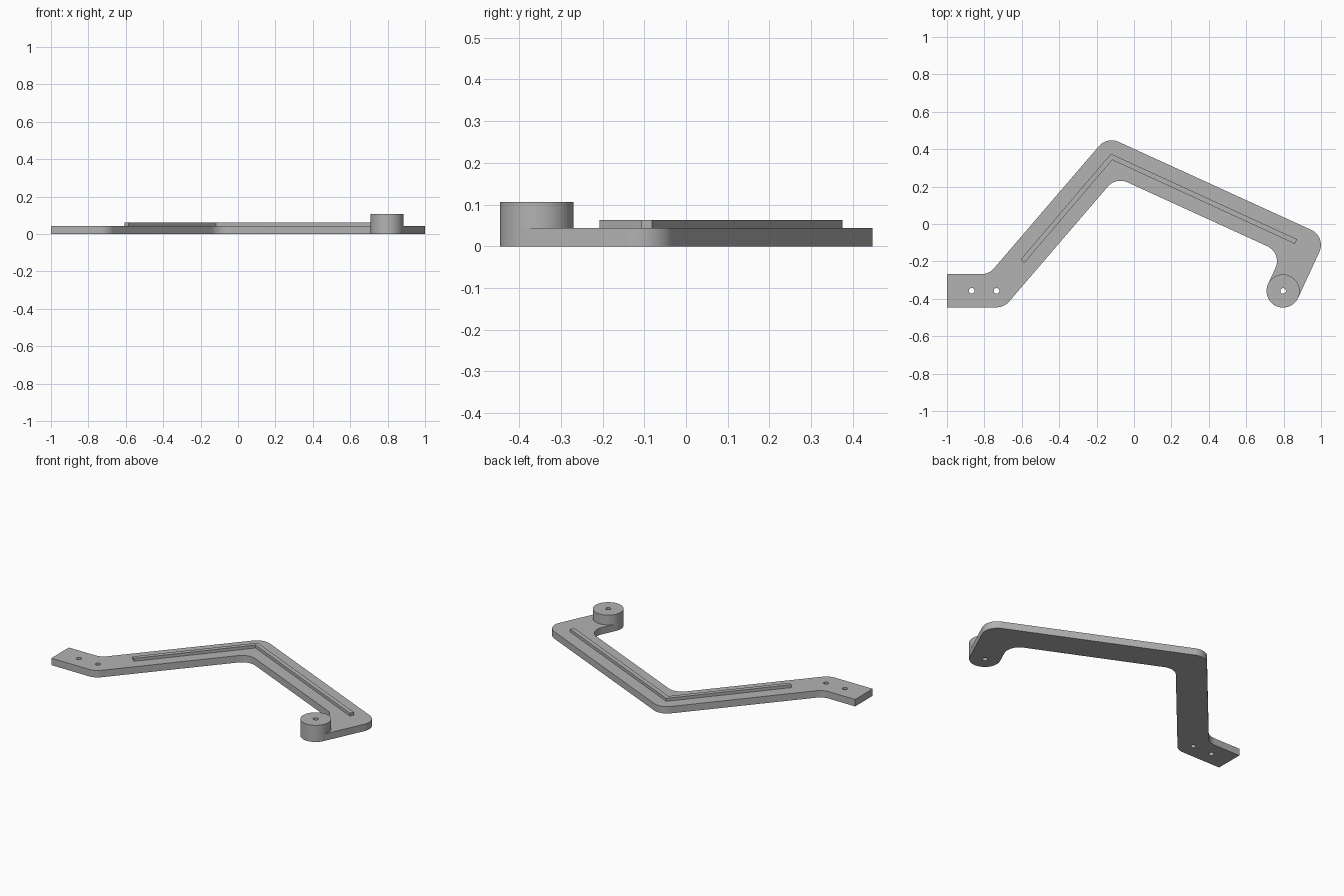
import bpy, math
from mathutils import Vector

cube = bpy.data.objects.get("Cube")
if cube:
    bpy.data.objects.remove(cube, do_unlink=True)

R = 0.0885           # half width of the arm, also its corner radius
PLATE_H, RIB_H, BOSS_H = 0.044, 0.0625, 0.106
HOLE_R = 0.015

grey = bpy.data.materials.new("plain grey")
grey.use_nodes = True
grey.diffuse_color = (0.448, 0.448, 0.448, 1)
grey.node_tree.nodes["Principled BSDF"].inputs["Base Color"].default_value = grey.diffuse_color


def arc(center, radius, start, sweep, steps):
    return [center + radius * Vector((math.cos(start + sweep * i / steps),
                                      math.sin(start + sweep * i / steps)))
            for i in range(steps + 1)]


def circle(center, radius, steps):
    return arc(center, radius, 0, math.tau, steps)[:-1]


def side_line(path, half, radius):
    """Left-hand offset of a path, its corners rounded (radius 0 keeps them sharp)."""
    dirs = [(b - a).normalized() for a, b in zip(path, path[1:])]
    normals = [Vector((-d.y, d.x)) for d in dirs]
    pts = [path[0] + normals[0] * half]
    for p, d0, n0, n1 in zip(path[1:], dirs, normals, normals[1:]):
        miter = (n0 + n1) / (1 + n0.dot(n1))
        turn = math.atan2(n0.x * n1.y - n0.y * n1.x, n0.dot(n1))
        if not radius:
            pts.append(p + miter * half)
            continue
        s = 1 if turn < 0 else -1
        center = p + miter * (half - s * radius)
        start = math.atan2(s * n0.y, s * n0.x)
        pts += arc(center, radius, start, turn, 14)
    pts.append(path[-1] + normals[-1] * half)
    return pts


def strip(path, half, radius):
    return side_line(path, half, radius), side_line(path[::-1], half, radius)


def extrude_outline(name, loops, z0, z1):
    """Solid from a flat outline; further loops become holes."""
    curve = bpy.data.curves.new(name, "CURVE")
    curve.dimensions = "2D"
    curve.fill_mode = "BOTH"
    curve.extrude = (z1 - z0) / 2
    for loop in loops:
        spline = curve.splines.new("POLY")
        spline.points.add(len(loop) - 1)
        for point, co in zip(spline.points, loop):
            point.co = (co.x, co.y, 0, 1)
        spline.use_cyclic_u = True
    curve.materials.append(grey)
    obj = bpy.data.objects.new(name, curve)
    obj.location.z = (z0 + z1) / 2
    bpy.context.collection.objects.link(obj)
    bpy.ops.object.select_all(action="DESELECT")
    obj.select_set(True)
    bpy.context.view_layer.objects.active = obj
    bpy.ops.object.convert(target="MESH")
    obj = bpy.context.object
    obj.name = name
    bpy.ops.object.mode_set(mode="EDIT")
    bpy.ops.mesh.select_all(action="SELECT")
    bpy.ops.mesh.remove_doubles(threshold=0.0001)
    bpy.ops.mesh.normals_make_consistent(inside=False)
    bpy.ops.object.mode_set(mode="OBJECT")
    bpy.ops.object.shade_smooth_by_angle(angle=math.radians(30))
    return obj


# Centre line of the bent arm
tab_end = Vector((-1.0, -0.357))
tab_bend = Vector((-0.735, -0.357))
apex = Vector((-0.12, 0.359))
elbow = Vector((0.911, -0.112))
boss_at = Vector((0.797, -0.358))
path = [tab_end, tab_bend, apex, elbow, boss_at]

# Flat arm with a rounded far end and three through holes
left, right = strip(path, R, R)
tip = (boss_at - elbow).normalized()
cap = arc(boss_at, R, math.atan2(tip.x, -tip.y), -math.pi, 32)[1:-1]
holes = [circle(Vector((-0.868, -0.357)), HOLE_R, 24),
         circle(tab_bend, HOLE_R, 24),
         circle(boss_at, HOLE_R, 24)]
extrude_outline("arm_plate", [left + cap + right] + holes, 0, PLATE_H)

# Raised boss around the far hole
extrude_outline("pivot_boss", [circle(boss_at, R, 64), holes[2]], PLATE_H, BOSS_H)

# Thin stiffening rib along both long sections
rib = [Vector((-0.596, -0.199)), apex, Vector((0.866, -0.094))]
rib_left, rib_right = strip(rib, 0.0135, 0)
extrude_outline("stiffening_rib", [rib_left + rib_right], PLATE_H, RIB_H)
